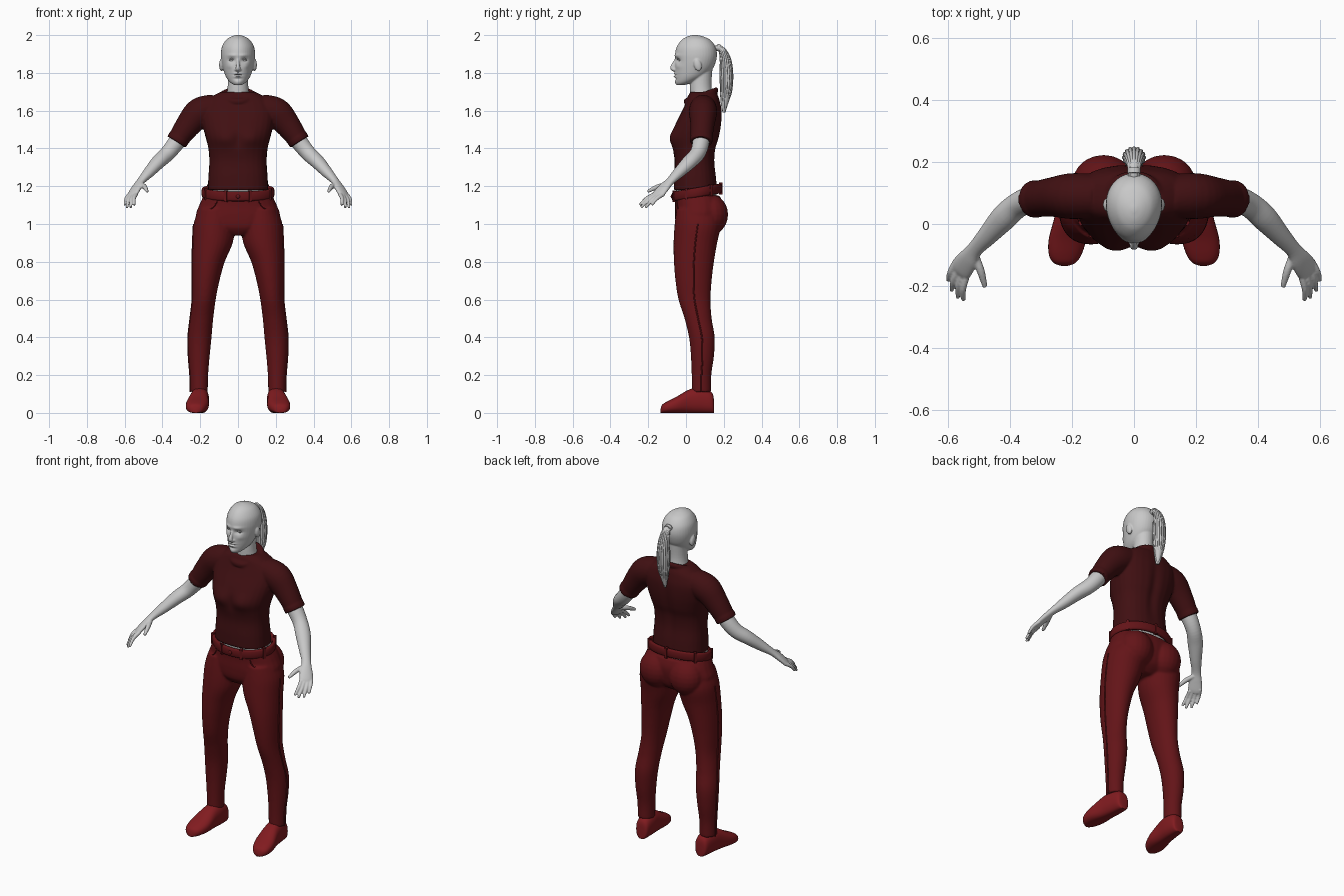
import bpy, bmesh, math, random
from mathutils import Vector, Matrix

random.seed(4)
if "Cube" in bpy.data.objects:
    bpy.data.objects.remove(bpy.data.objects["Cube"])


def material(name, r, g, b):
    m = bpy.data.materials.new(name)
    m.use_nodes = True
    m.diffuse_color = (r, g, b, 1)
    shader = m.node_tree.nodes["Principled BSDF"]
    shader.inputs["Base Color"].default_value = (r, g, b, 1)
    shader.inputs["Roughness"].default_value = 0.7
    return m


SKIN = material("pale grey", 0.58, 0.58, 0.58)
SHIRT = material("dark maroon", 0.052, 0.005, 0.006)
TROUSERS = material("deep red", 0.125, 0.007, 0.009)
SHOES = material("shoe red", 0.22, 0.011, 0.014)


def spline(rows, steps=5):
    """Catmull-Rom blend through rows of numbers."""
    out = []
    for i in range(len(rows) - 1):
        a, b, c, d = (rows[max(i - 1, 0)], rows[i], rows[i + 1], rows[min(i + 2, len(rows) - 1)])
        for k in range(steps):
            t = k / steps
            out.append([q + 0.5 * t * (r - p + t * (2 * p - 5 * q + 4 * r - s + t * (3 * (q - r) + s - p)))
                        for p, q, r, s in zip(a, b, c, d)])
    return out + [list(rows[-1])]


def loft(bm, sections, power=2.0, sides=28, closed=False, taper=0.0):
    """Skin sections given as (centre, half axis u, half axis v)."""
    rings = []
    for centre, u, v in sections:
        ring = []
        for k in range(sides):
            a = math.tau * k / sides
            c, s = (math.copysign(abs(f) ** (2 / power), f) for f in (math.cos(a), math.sin(a)))
            ring.append(bm.verts.new(centre + u * c * (1 + taper * s) + v * s))
        rings.append(ring)
    for a, b in zip(rings, rings[1:] + (rings[:1] if closed else [])):
        for k in range(sides):
            j = (k + 1) % sides
            bm.faces.new((a[k], a[j], b[j], b[k]))
    if not closed:
        bm.faces.new(rings[0])
        bm.faces.new(rings[-1])


def stack(bm, rows, sign=1, **kw):
    """Horizontal sections: x, z, half width, front y, back y."""
    loft(bm, [(Vector((sign * x, (f + b) / 2, z)), Vector((w, 0, 0)), Vector((0, (b - f) / 2, 0)))
              for x, z, w, f, b in spline(rows)], **kw)


def tube(bm, rows, side=(1, 0, 0), sign=1, **kw):
    """Sections square to a path: x, y, z, half width along side, half depth."""
    pts = spline(rows)
    places = [Vector((sign * p[0], p[1], p[2])) for p in pts]
    hint = Vector((sign * side[0], side[1], side[2]))
    out = []
    for i, p in enumerate(pts):
        t = (places[min(i + 1, len(pts) - 1)] - places[max(i - 1, 0)]).normalized()
        u = (hint - t * hint.dot(t)).normalized()
        out.append((places[i], u * p[3], t.cross(u) * p[4]))
    loft(bm, out, **kw)


def band(bm, centre, rx, ry, slope, thick, high, power=2.0):
    """Tilted oval ring."""
    out = []
    for k in range(48):
        a = math.tau * k / 48
        c, s = math.cos(a), math.sin(a)
        out.append((Vector(centre) + Vector((rx * c, ry * s, slope * s)),
                    Vector((c, s, 0)) * thick, Vector((0, 0, high))))
    loft(bm, out, power=power, sides=12, closed=True)


def ball(bm, centre, size, turn=0.0):
    m = Matrix.Translation(centre) @ Matrix.Rotation(turn, 4, 'X') @ Matrix.Diagonal((*size, 1))
    bmesh.ops.create_uvsphere(bm, u_segments=20, v_segments=12, radius=1, matrix=m)


def finish(name, bm, mat, voxel=0, smooth=4, bumps=()):
    """Make the object; voxel fuses its parts, bumps push soft spots along y."""
    bmesh.ops.recalc_face_normals(bm, faces=bm.faces)
    mesh = bpy.data.meshes.new(name)
    bm.to_mesh(mesh)
    bm.free()
    obj = bpy.data.objects.new(name, mesh)
    bpy.context.collection.objects.link(obj)
    if voxel:
        mod = obj.modifiers.new("fuse", 'REMESH')
        mod.mode, mod.voxel_size = 'VOXEL', voxel
        mod = obj.modifiers.new("soften", 'SMOOTH')
        mod.iterations = smooth
        graph = bpy.context.evaluated_depsgraph_get()
        fused = bpy.data.meshes.new_from_object(obj.evaluated_get(graph))
        obj.modifiers.clear()
        obj.data = fused
    for x, y, z, rx, rz, push in bumps:
        for v in obj.data.vertices:
            p = v.co
            if abs(p.y - y) < 0.07:
                p.y += push * math.exp(-((abs(p.x) - x) / rx) ** 2 - ((p.z - z) / rz) ** 2)
    obj.data.materials.clear()
    obj.data.materials.append(mat)
    bpy.ops.object.select_all(action='DESELECT')
    bpy.context.view_layer.objects.active = obj
    obj.select_set(True)
    bpy.ops.object.shade_smooth_by_angle(angle=math.radians(50))
    return obj


# Head and neck with ears; the face is shaped by soft bumps
bm = bmesh.new()
stack(bm, [(0, 1.735, .018, -.05, -.01), (0, 1.75, .042, -.055, .04), (0, 1.78, .064, -.058, .1),
           (0, 1.82, .078, -.06, .14), (0, 1.86, .087, -.058, .158), (0, 1.9, .09, -.058, .164),
           (0, 1.94, .084, -.048, .155), (0, 1.975, .062, -.022, .128), (0, 1.993, .034, .008, .09),
           (0, 2.001, .006, .04, .055)], taper=.1, sides=40)
stack(bm, [(0, 1.6, .085, .02, .16), (0, 1.68, .062, .022, .142), (0, 1.74, .054, .022, .135),
           (0, 1.82, .055, .03, .14)])
tube(bm, [(0, -.05, 1.875, .007, .007), (0, -.064, 1.85, .008, .009),
          (0, -.073, 1.825, .013, .011), (0, -.058, 1.812, .012, .008)])
for s in (-1, 1):
    ball(bm, (s * .088, .062, 1.842), (.012, .02, .034), .25)
    ball(bm, (s * .01, -.06, 1.817), (.008, .009, .007))
finish("head", bm, SKIN, .004, 3, [
    (.033, -.045, 1.867, .018, .011, .012), (.03, -.05, 1.893, .024, .008, -.005),
    (0, -.06, 1.796, .02, .004, -.007), (0, -.06, 1.789, .022, .0025, .005),
    (0, -.06, 1.781, .017, .005, -.008), (0, -.05, 1.768, .02, .005, .004),
    (0, -.05, 1.75, .018, .01, -.004), (.045, -.04, 1.835, .016, .014, -.004)])

# Eyes and lids
bm = bmesh.new()
for s in (-1, 1):
    ball(bm, (s * .033, -.029, 1.867), (.014, .011, .008))
    tube(bm, [(.018, -.041, 1.866, .002, .002), (.033, -.043, 1.875, .003, .003),
              (.049, -.034, 1.867, .002, .002)], (0, 0, 1), s, sides=8)
finish("eyes", bm, SKIN)

# Ponytail made of a core and loose strands
bm = bmesh.new()
path = [(0, .145, 1.93, .014, .014), (0, .185, 1.93, .017, .014), (0, .208, 1.875, .028, .026),
        (0, .214, 1.79, .036, .033), (0, .212, 1.7, .03, .028), (0, .204, 1.63, .016, .016),
        (0, .2, 1.59, .004, .004)]
tube(bm, path)
for k in range(16):
    a = math.tau * k / 16
    end = random.uniform(.6, 1)
    tube(bm, [(p[3] * .92 * math.cos(a) * (end if i > 4 else 1), p[1] + p[4] * .92 * math.sin(a),
               p[2] + (1 - end) * .05 * (i > 4), .006, .006) for i, p in enumerate(path)], sides=8)
finish("ponytail", bm, SKIN)
bm = bmesh.new()
tube(bm, [(0, .163, 1.935, .021, .019), (0, .18, 1.932, .021, .019)])
finish("hair_tie", bm, SKIN)

# Arms and hands
across = (-.55, -.8, 0)
for s, label in ((1, "left"), (-1, "right")):
    bm = bmesh.new()
    tube(bm, [(.25, .085, 1.54, .045, .045), (.32, .08, 1.44, .045, .045), (.372, .062, 1.375, .041, .041),
              (.42, .02, 1.33, .042, .037), (.47, -.035, 1.275, .033, .029), (.513, -.082, 1.228, .026, .019),
              (.535, -.115, 1.195, .035, .018), (.557, -.145, 1.16, .039, .015),
              (.565, -.158, 1.145, .03, .01)], across, s)
    for off, tip in ((.03, (.55, -.245, 1.1)), (.01, (.568, -.238, 1.087)),
                     (-.01, (.588, -.215, 1.086)), (-.03, (.599, -.182, 1.1))):
        base = Vector((.556, -.143, 1.158)) + off * Vector(across)
        tip = Vector(tip)
        mid = base.lerp(tip, .5) + Vector((.006, -.004, .005))
        tube(bm, [(*base, .011, .011), (*mid, .01, .01), (*tip, .007, .007)], across, s, sides=12)
    tube(bm, [(.513, -.1, 1.21, .013, .013), (.494, -.152, 1.196, .013, .013),
              (.48, -.203, 1.172, .008, .008)], (1, 0, 0), s, sides=12)
    finish(label + "_arm", bm, SKIN, .004, 2)

# Shirt with sleeves, cuffs and collar
bm = bmesh.new()
stack(bm, [(0, 1.18, .16, -.065, .165), (0, 1.25, .157, -.064, .16), (0, 1.33, .152, -.06, .152),
           (0, 1.4, .157, -.07, .158), (0, 1.46, .172, -.078, .176), (0, 1.53, .188, -.055, .188),
           (0, 1.6, .192, -.02, .19), (0, 1.65, .17, .002, .18), (0, 1.68, .13, .012, .17),
           (0, 1.7, .09, .025, .155)], power=2.4)
for s in (-1, 1):
    tube(bm, [(.12, .09, 1.615, .07, .072), (.2, .09, 1.59, .074, .08), (.26, .087, 1.528, .064, .068),
              (.324, .08, 1.437, .056, .053)], (0, 1, 0), s)
    tube(bm, [(.312, .081, 1.456, .061, .058), (.326, .08, 1.434, .06, .057)], (0, 1, 0), s)
band(bm, (0, .08, 1.678), .086, .08, .03, .012, .017)
finish("shirt", bm, SHIRT, .006, 4, [
    (.075, -.07, 1.455, .05, .05, -.014), (0, -.07, 1.45, .022, .04, .008), (0, .18, 1.45, .025, .16, -.01)])

# Bare midriff under the shirt hem
bm = bmesh.new()
stack(bm, [(0, 1.08, .17, -.045, .17), (0, 1.24, .15, -.057, .15)], power=2.4)
finish("midriff", bm, SKIN)

# Trousers with seat and legs
legs = [(.12, 1.08, .088, -.05, .17), (.125, 1.0, .11, -.06, .185), (.134, .9, .106, -.066, .165),
        (.156, .8, .086, -.064, .148), (.17, .7, .072, -.056, .136), (.18, .6, .062, -.04, .13),
        (.192, .5, .061, -.008, .136), (.202, .4, .062, .016, .152), (.206, .3, .056, .026, .148),
        (.206, .2, .048, .03, .134), (.206, .11, .046, .03, .133)]
bm = bmesh.new()
stack(bm, [(0, 1.15, .182, -.062, .18), (0, 1.1, .205, -.058, .195), (0, 1.04, .222, -.058, .19),
           (0, .98, .18, -.05, .17), (0, .94, .06, -.02, .12)], power=2.3)
for s in (-1, 1):
    stack(bm, legs, s)
    ball(bm, (s * .098, .135, 1.05), (.1, .088, .105))
finish("trousers", bm, TROUSERS, .007, 4)

# Waistband with belt loops and a front fastening
bm = bmesh.new()
band(bm, (0, .058, 1.167), .182, .122, .021, .011, .026, 3)
for a in (-70, -110, -25, -155, 35, 145, 90):
    c, n = math.cos(math.radians(a)), math.sin(math.radians(a))
    m = (Matrix.Translation((.187 * c, .058 + .127 * n, 1.167 + .021 * n))
         @ Matrix.Rotation(math.atan2(n, c), 4, 'Z') @ Matrix.Diagonal((.018, .015, .062, 1)))
    bmesh.ops.create_cube(bm, size=1, matrix=m)
ball(bm, (0, -.075, 1.146), (.011, .006, .011))
finish("waistband", bm, TROUSERS)

# Stitched side seams and pocket edges
bm = bmesh.new()
for s in (-1, 1):
    tube(bm, [(x + w, (f + b) / 2, z, .004, .004) for x, z, w, f, b in legs[1:]], (0, 1, 0), s, sides=8)
    tube(bm, [(.11, -.047, 1.12, .003, .003), (.135, -.043, 1.085, .003, .003),
              (.185, -.01, 1.07, .003, .003)], (0, 0, 1), s, sides=8)
finish("trouser_seams", bm, TROUSERS)

# Shoes: sections along the foot, flattened at the ground
for s, label in ((1, "left"), (-1, "right")):
    bm = bmesh.new()
    foot = [(.149, .197, .018, .025), (.138, .197, .038, .055), (.08, .2, .047, .068), (.02, .206, .051, .064),
            (-.05, .215, .06, .044), (-.1, .222, .052, .031), (-.126, .224, .034, .022), (-.135, .224, .01, .01)]
    loft(bm, [(Vector((s * x, y, h * .95)), Vector((w, 0, 0)), Vector((0, 0, h)))
              for y, x, w, h in spline(foot)], power=2.4)
    for v in bm.verts:
        v.co.z = max(v.co.z, 0)
    finish(label + "_shoe", bm, SHOES)
